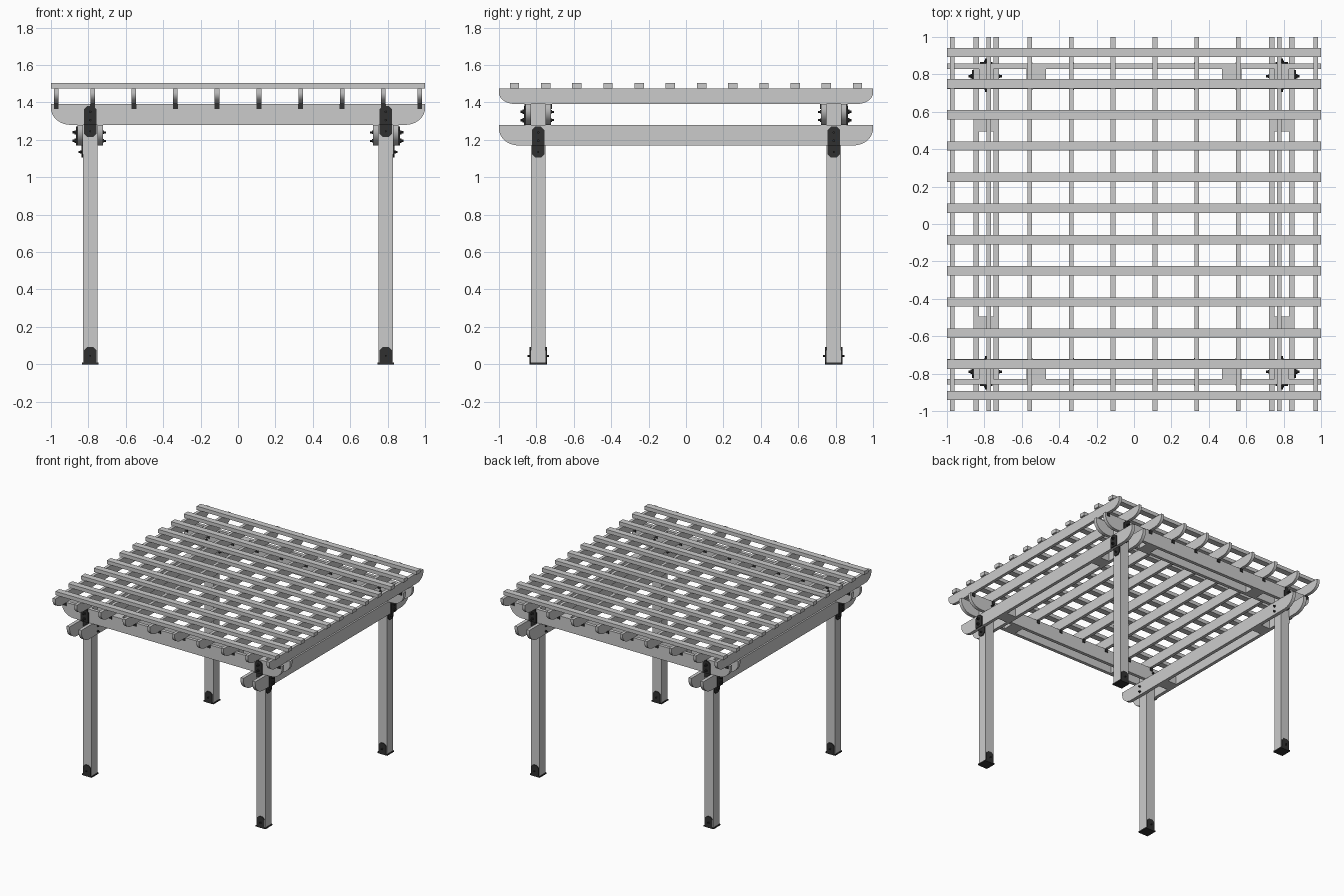
import bpy, bmesh, math
from mathutils import Vector

if "Cube" in bpy.data.objects:
    bpy.data.objects.remove(bpy.data.objects["Cube"])

X, Y, Z = Vector((1, 0, 0)), Vector((0, 1, 0)), Vector((0, 0, 1))
black = bpy.data.materials.new("black_metal")
black.diffuse_color = (0.03, 0.03, 0.03, 1)
black.use_nodes = True
black.node_tree.nodes["Principled BSDF"].inputs["Base Color"].default_value = black.diffuse_color


def prism(name, pts, origin, u, w, depth, mat=None, smooth=False):
    """Extrude a (u, z) profile by depth along w, starting at origin."""
    bm = bmesh.new()
    o = Vector(origin)
    face = bm.faces.new([bm.verts.new(o + u * a + Z * b) for a, b in pts])
    ext = bmesh.ops.extrude_face_region(bm, geom=[face])
    moved = [v for v in ext["geom"] if isinstance(v, bmesh.types.BMVert)]
    bmesh.ops.translate(bm, verts=moved, vec=w * depth)
    bmesh.ops.recalc_face_normals(bm, faces=bm.faces[:])
    me = bpy.data.meshes.new(name)
    bm.to_mesh(me)
    bm.free()
    ob = bpy.data.objects.new(name, me)
    bpy.context.collection.objects.link(ob)
    if mat:
        me.materials.append(mat)
    if smooth:
        bpy.ops.object.select_all(action='DESELECT')
        ob.select_set(True)
        bpy.context.view_layer.objects.active = ob
        bpy.ops.object.shade_smooth_by_angle(angle=math.radians(30))
    return ob


def box(name, x0, x1, y0, y1, z0, z1, mat=None):
    return prism(name, [(x0, z0), (x1, z0), (x1, z1), (x0, z1)], (0, y0, 0), X, Y, y1 - y0, mat)


def rounded_beam(name, u, w, pos, thick, z0, z1, rx, rz):
    """Full-length beam along u with both lower ends rounded."""
    arc = [(1 - rx + rx * math.sin(t), z0 + rz - rz * math.cos(t))
           for t in [math.pi / 2 * i / 9 for i in range(10)]]
    pts = arc + [(1, z1), (-1, z1)] + [(-a, b) for a, b in reversed(arc)]
    prism(name, pts, w * (pos - thick / 2), u, w, thick, None, True)


def bolt(name, c, u, w, r=0.010, h=0.022):
    """Hexagonal washer with a smaller tapered nut, pointing along w."""
    for rad, d in ((r, h * 0.4), (r * 0.6, h)):
        ring = [(rad * math.cos(i * math.pi / 4), rad * math.sin(i * math.pi / 4)) for i in range(8)]
        prism(name, ring, c, u, w, d, black)


P, H = 0.79, 0.04          # post centre and half width
T, PT = 0.027, 0.008       # beam and plate thickness
Z1, Z2, Z3, Z4, Z5 = 1.17, 1.28, 1.392, 1.475, 1.505

# paired beams: lower pair runs along y, upper pair along x
for s in (-1, 1):
    for off in (-H - T / 2, H + T / 2):
        rounded_beam("lower_beam", Y, X, s * P + off, T, Z1, Z2, 0.105, 0.09)
        rounded_beam("upper_beam", X, Y, s * P + off, T, Z2, Z3, 0.105, 0.09)

# rafters along y with small ties to the upper beams
half = [0.112, 0.335, 0.557, 0.777, 0.972]
for x in [-a for a in half] + half:
    rounded_beam("rafter", Y, X, x, 0.025, Z3, Z4, 0.085, 0.06)
    for s in (-1, 1):
        for d in (-H - T - 0.003, H + T + 0.003):
            y = s * P + d
            box("rafter_tie", x - 0.013, x + 0.013, y - 0.003, y + 0.003, 1.366, Z3, black)

# top slats along x
for i in range(12):
    y = -11 / 12 + i / 6
    box("slat", -1, 1, y - 0.025, y + 0.025, Z4, Z5)

# beam plate outlines: upper half clipped at the top, lower half at the bottom
def plate_up(z, h, w=0.034, c=0.018):
    return [(-w, z), (w, z), (w, z + h - c), (w - c, z + h), (c - w, z + h), (-w, z + h - c)]


def plate_down(z, h, w=0.034, c=0.018):
    return [(-w, z), (-w, z - h + c), (c - w, z - h), (w - c, z - h), (w, z - h + c), (w, z)]


for sx in (-1, 1):
    for sy in (-1, 1):
        px, py = sx * P, sy * P
        # post and its foot
        box("post", px - H, px + H, py - H, py + H, 0.008, Z3)
        box("foot_plate", px - 0.045, px + 0.045, py - 0.045, py + 0.045, 0, 0.01, black)
        for s in (-1, 1):
            w = Y * s
            c = Vector((px, py, 0)) + w * H
            prism("foot_bracket", plate_up(0, 0.093), c, X, w, 0.006, black)
            bolt("foot_bolt", c + Z * 0.045, X, w, 0.009, 0.018)
        # spacer blocks between the paired beams
        bx = sorted((sx * 0.47, sx * 0.575))
        box("upper_spacer", bx[0], bx[1], py - H, py + H, Z2, Z3)
        by = sorted((sy * 0.495, sy * 0.6))
        box("lower_spacer", px - H, px + H, by[0], by[1], Z1, Z2)
        # outer plates on beam and post, bolts on both sides
        for u, w, zb in ((X, Y * sy, Z2), (Y, X * sx, Z1)):
            c = Vector((px, py, 0))
            outer = c + w * (H + T)
            prism("beam_bracket", plate_up(zb, 0.1), outer, u, w, PT, black)
            prism("post_bracket", plate_down(zb, 0.065), c + w * H, u, w, PT, black)
            bolt("bracket_bolt", c + w * (H + PT) + Z * (zb - 0.035), u, w, 0.009, 0.014)
            for dz in (0.025, 0.07):
                bolt("outer_bolt", outer + w * PT + Z * (zb + dz), u, w, 0.011, 0.02)
                bolt("inner_bolt", c - w * (H + T) + Z * (zb + dz), u, -w, 0.009, 0.016)
